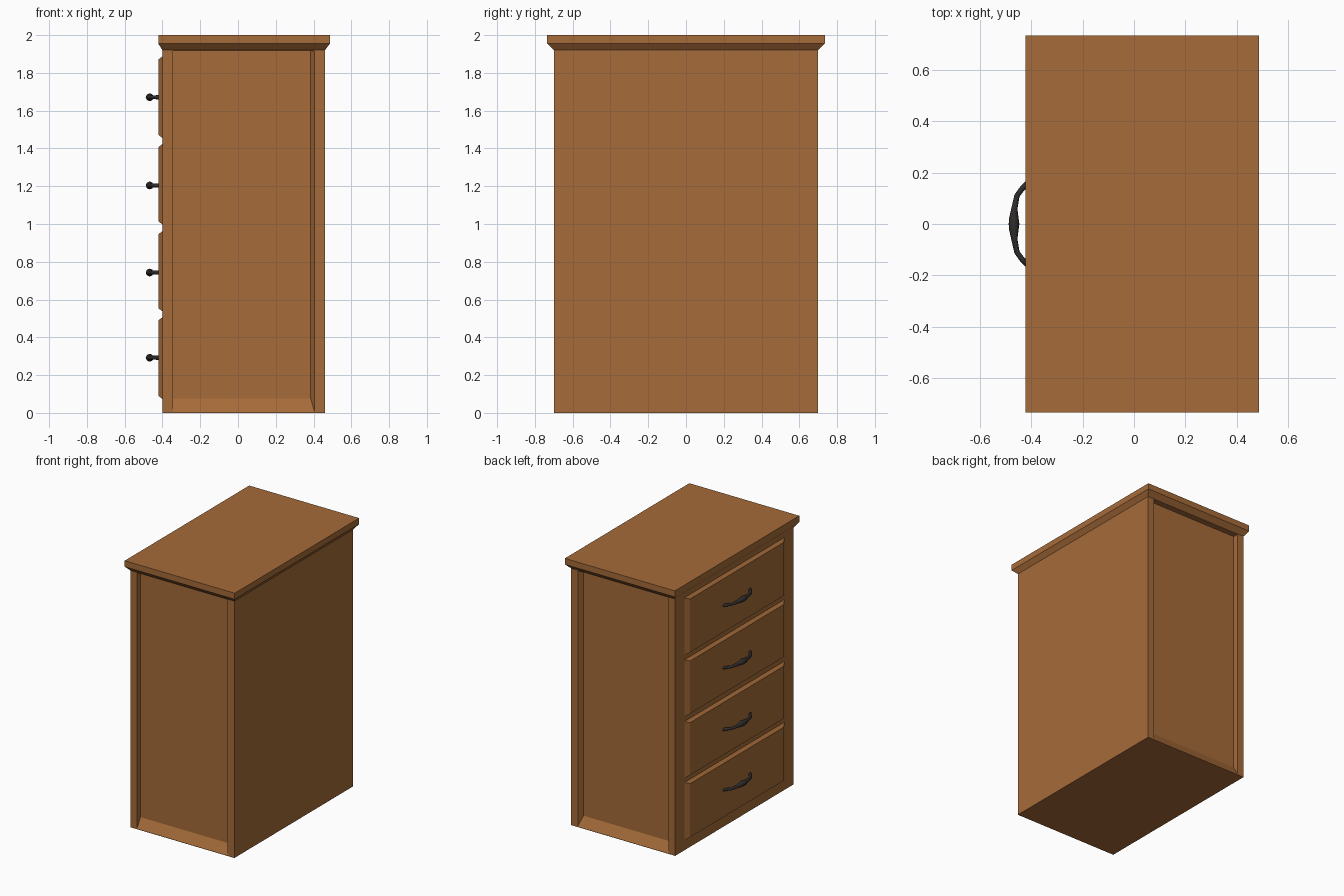
import bpy, bmesh, math
from mathutils import Vector

if "Cube" in bpy.data.objects:
    bpy.data.objects.remove(bpy.data.objects["Cube"])


def material(name, rgb):
    m = bpy.data.materials.new(name)
    m.diffuse_color = (*rgb, 1)
    m.use_nodes = True
    m.node_tree.nodes["Principled BSDF"].inputs["Base Color"].default_value = m.diffuse_color
    return m


wood = material("brown wood", (0.38, 0.147, 0.041))
iron = material("dark iron", (0.030, 0.025, 0.025))


def finish(bm, name, mat, smooth=False):
    bmesh.ops.recalc_face_normals(bm, faces=bm.faces)
    me = bpy.data.meshes.new(name)
    bm.to_mesh(me)
    bm.free()
    me.materials.append(mat)
    for p in me.polygons:
        p.use_smooth = smooth
    ob = bpy.data.objects.new(name, me)
    bpy.context.collection.objects.link(ob)
    return ob


def bridge(bm, a, b, skip=()):
    n = len(a)
    for i in range(n):
        if i not in skip:
            j = (i + 1) % n
            bm.faces.new((a[i], a[j], b[j], b[i]))


def ring(bm, pts):
    return [bm.verts.new(p) for p in pts]


# Cabinet: post-and-panel box flaring into the top slab
bm = bmesh.new()
levels = [(-0.40, 0.46, 0.70, 0.0), (-0.40, 0.46, 0.70, 1.92),
          (-0.422, 0.487, 0.735, 1.955), (-0.422, 0.487, 0.735, 2.0)]
rings = [ring(bm, [(x0, -y, z), (x1, -y, z), (x1, y, z), (x0, y, z)])
         for x0, x1, y, z in levels]
bm.faces.new(rings[0])
bm.faces.new(rings[-1])
bridge(bm, rings[0], rings[1], skip=(0, 2))
bridge(bm, rings[1], rings[2])
bridge(bm, rings[2], rings[3])


# Recessed end panels with sloped sill and one chamfered post
def rect(y, x0, x1, z0, z1):
    return [(x0, y, z0), (x1, y, z0), (x1, y, z1), (x0, y, z1)]


lo, hi = rings[0], rings[1]
for s, outer in ((-1, [lo[0], lo[1], hi[1], hi[0]]),
                 (1, [lo[3], lo[2], hi[2], hi[3]])):
    opening = ring(bm, rect(s * 0.70, -0.345, 0.405, 0.006, 1.916))
    panel = ring(bm, rect(s * 0.66, -0.345, 0.385, 0.075, 1.916))
    bridge(bm, outer, opening)
    bridge(bm, opening, panel)
    bm.faces.new(panel)
finish(bm, "cabinet", wood)


# Bevelled drawer front facing -x
def drawer(name, z0, z1):
    bm = bmesh.new()
    loops = []
    for x, y, i in ((-0.399, 0.592, 0.0), (-0.422, 0.555, 0.017)):
        loops.append(ring(bm, [(x, -y, z0 + i), (x, y, z0 + i),
                               (x, y, z1 - i), (x, -y, z1 - i)]))
    bridge(bm, *loops)
    bm.faces.new(loops[0])
    bm.faces.new(loops[1])
    finish(bm, name, wood)


# Bow handle: round section swept along a curved path, thick in the middle
HALF = [(-0.415, 0.158, 0.012), (-0.436, 0.138, 0.0105), (-0.456, 0.110, 0.0105),
        (-0.466, 0.060, 0.012), (-0.468, 0.025, 0.018)]
PATH = HALF + [(-0.4675, 0.0, 0.021)] + [(x, -y, r) for x, y, r in reversed(HALF)]


def handle(name, z):
    bm = bmesh.new()
    loops = []
    for i, (x, y, r) in enumerate(PATH):
        a, b = PATH[max(i - 1, 0)], PATH[min(i + 1, len(PATH) - 1)]
        t = Vector((b[0] - a[0], b[1] - a[1], 0)).normalized()
        side = Vector((-t.y, t.x, 0))
        c = Vector((x, y, z))
        loops.append(ring(bm, [
            c + side * r * math.cos(k * math.pi / 4)
            + Vector((0, 0, r * math.sin(k * math.pi / 4))) for k in range(8)]))
    for a, b in zip(loops, loops[1:]):
        bridge(bm, a, b)
    bm.faces.new(loops[0])
    bm.faces.new(loops[-1])
    finish(bm, name, iron, smooth=True)


# Four drawers from bottom to top
drawers = [(0.073, 0.507, 0.292), (0.537, 0.963, 0.743),
           (0.997, 1.424, 1.204), (1.455, 1.888, 1.671)]
for n, (z0, z1, zh) in enumerate(drawers, 1):
    drawer(f"drawer_front_{n}", z0, z1)
    handle(f"drawer_handle_{n}", zh)
